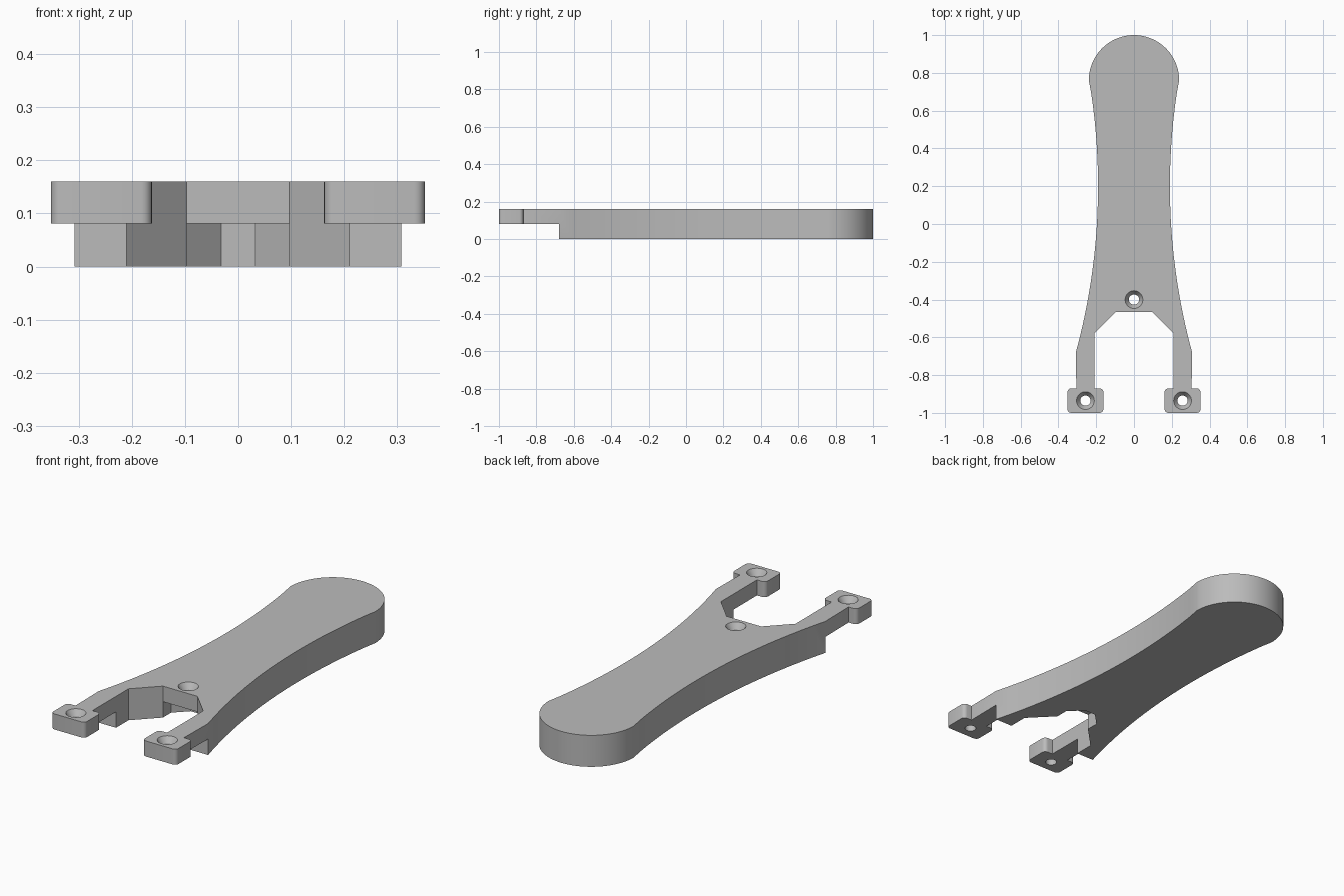
import bpy, bmesh
from math import sin, cos, pi, sqrt, radians

if "Cube" in bpy.data.objects:
    bpy.data.objects.remove(bpy.data.objects["Cube"])

HEIGHT, STEP = 0.16, 0.081
HOLE_X, HOLE_Y, TAB_Y = 0.257, -0.40, -0.935

grey = bpy.data.materials.new("plain grey")
grey.use_nodes = True
colour = (0.5, 0.5, 0.5, 1)
grey.diffuse_color = colour
grey.node_tree.nodes["Principled BSDF"].inputs["Base Color"].default_value = colour


def make_object(name, bm):
    bmesh.ops.recalc_face_normals(bm, faces=bm.faces)
    mesh = bpy.data.meshes.new(name)
    bm.to_mesh(mesh)
    bm.free()
    mesh.materials.append(grey)
    obj = bpy.data.objects.new(name, mesh)
    bpy.context.collection.objects.link(obj)
    return obj


def prism(name, outline, low, high):
    bm = bmesh.new()
    face = bm.faces.new([bm.verts.new((x, y, low)) for x, y in outline])
    top = bmesh.ops.extrude_face_region(bm, geom=[face])["geom"]
    verts = [v for v in top if isinstance(v, bmesh.types.BMVert)]
    bmesh.ops.translate(bm, verts=verts, vec=(0, 0, high - low))
    return make_object(name, bm)


def countersink(name, x, y):
    # Through hole that flares to a cone at the top
    bm = bmesh.new()
    profile = [(0, -0.1), (0.027, -0.1), (0.027, HEIGHT - 0.03),
               (0.047, HEIGHT), (0.047, HEIGHT + 0.05), (0, HEIGHT + 0.05)]
    verts = [bm.verts.new((r, 0, z)) for r, z in profile]
    edges = [bm.edges.new(pair) for pair in zip(verts, verts[1:])]
    bmesh.ops.spin(bm, geom=verts + edges, cent=(0, 0, 0), axis=(0, 0, 1),
                   angle=2 * pi, steps=32)
    bmesh.ops.remove_doubles(bm, verts=bm.verts, dist=0.0001)
    bmesh.ops.translate(bm, verts=bm.verts, vec=(x, y, 0))
    return make_object(name, bm)


def cut(target, cutter):
    mod = target.modifiers.new("cut", 'BOOLEAN')
    mod.operation, mod.solver, mod.object = 'DIFFERENCE', 'EXACT', cutter
    bpy.context.view_layer.objects.active = target
    bpy.ops.object.modifier_apply(modifier=mod.name)
    bpy.data.objects.remove(cutter)


def corner(cx, cy, start, radius=0.02, steps=5):
    # Quarter circle, running clockwise from the start angle
    return [(cx + radius * cos(radians(start - 90 * i / steps)),
             cy + radius * sin(radians(start - 90 * i / steps)))
            for i in range(steps + 1)]


# Half outline: rounded head, concave flank, leg, rounded tab, notch
half = [(0.239 * sin(pi / 2 * i / 20), 0.761 + 0.239 * cos(pi / 2 * i / 20))
        for i in range(21)]
for i in range(1, 21):
    y = 0.761 - (0.761 + 0.68) * i / 20
    half.append((0.19 + 3.35 - sqrt(3.35 ** 2 - (y - 0.2) ** 2), y))
half.append((0.305, -0.87))
for sx, sy, start in ((1, 1, 90), (1, -1, 0), (-1, -1, -90), (-1, 1, 180)):
    half += corner(HOLE_X + sx * 0.075, TAB_Y + sy * 0.045, start)
half += [(0.21, -0.87), (0.21, -0.58), (0.097, -0.465)]
outline = half + [(-x, y) for x, y in reversed(half[1:])]
handle = prism("forked_handle", outline, 0, HEIGHT)

# Step below the legs
cut(handle, prism("leg_step", [(-0.5, -1.1), (0.5, -1.1), (0.5, -0.68), (-0.5, -0.68)],
                  -0.1, STEP))
# Chamfered recess below the centre hole
cut(handle, prism("notch_recess", [(-0.097, -0.55), (0.097, -0.55), (0.097, HOLE_Y),
                                   (0.032, -0.335), (-0.032, -0.335), (-0.097, HOLE_Y)],
                  -0.1, STEP))
# Screw holes
for x, y in ((0, HOLE_Y), (HOLE_X, TAB_Y), (-HOLE_X, TAB_Y)):
    cut(handle, countersink("screw_hole", x, y))

bpy.ops.object.select_all(action='DESELECT')
handle.select_set(True)
bpy.context.view_layer.objects.active = handle
bpy.ops.object.shade_smooth_by_angle(angle=radians(25))
